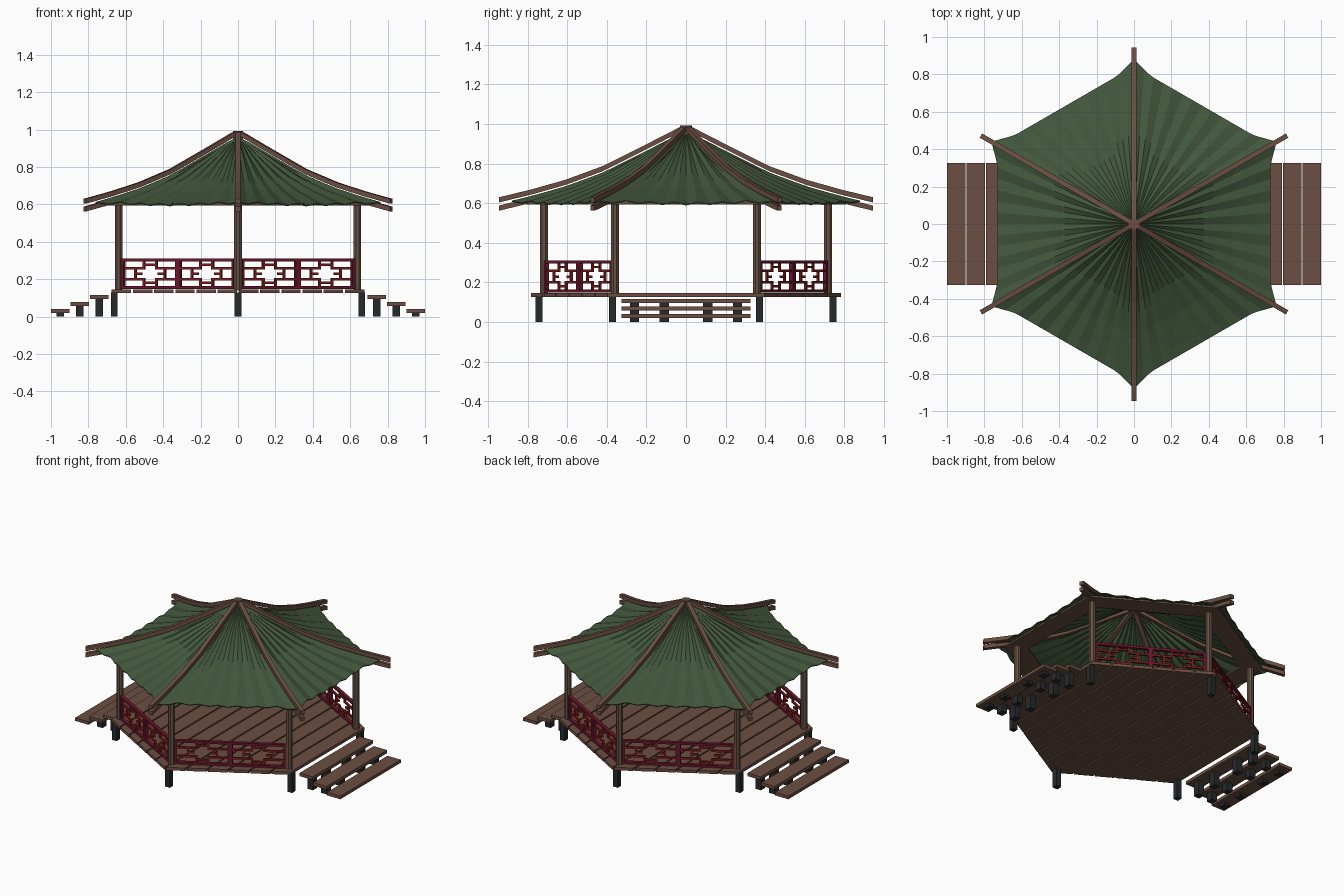
import bpy, bmesh, math
from mathutils import Vector

cube = bpy.data.objects.get("Cube")
if cube:
    bpy.data.objects.remove(cube, do_unlink=True)


def material(name, rgb):
    m = bpy.data.materials.new(name)
    m.use_nodes = True
    m.diffuse_color = (*rgb, 1)
    m.node_tree.nodes["Principled BSDF"].inputs["Base Color"].default_value = (*rgb, 1)
    return m


WOOD = material("brown wood", (0.15, 0.078, 0.055))
POST = material("tan wood", (0.14, 0.085, 0.055))
CLOTH = material("green roof", (0.055, 0.095, 0.045))
BLACK = material("black footing", (0.02, 0.022, 0.024))
MAROON = material("maroon paint", (0.14, 0.008, 0.025))
RED = material("red paint", (0.22, 0.012, 0.012))
UP = Vector((0, 0, 1))


def finish(name, bm, mat):
    bmesh.ops.recalc_face_normals(bm, faces=bm.faces)
    me = bpy.data.meshes.new(name)
    bm.to_mesh(me)
    bm.free()
    me.materials.append(mat)
    ob = bpy.data.objects.new(name, me)
    bpy.context.collection.objects.link(ob)
    return ob


def prism(bm, pts, depth):
    """Solid made by pushing a flat outline along a vector."""
    a = [bm.verts.new(p) for p in pts]
    b = [bm.verts.new(Vector(p) + Vector(depth)) for p in pts]
    bm.faces.new(a)
    bm.faces.new(b[::-1])
    for i in range(len(a)):
        j = (i + 1) % len(a)
        bm.faces.new((a[i], b[i], b[j], a[j]))


def box(bm, x0, x1, y0, y1, z0, z1):
    prism(bm, [(x0, y0, z0), (x1, y0, z0), (x1, y1, z0), (x0, y1, z0)], (0, 0, z1 - z0))


def hexagon(x, y):
    """Six corners, with points at front and back."""
    return [Vector(p + (0,)) for p in
            ((x, -y / 2), (x, y / 2), (0, y), (-x, y / 2), (-x, -y / 2), (0, -y))]


posts_at = hexagon(0.638, 0.718)

# Footings and posts
bm = bmesh.new()
for p in hexagon(0.662, 0.742):
    box(bm, p.x - 0.018, p.x + 0.018, p.y - 0.018, p.y + 0.018, 0, 0.128)
finish("deck_footings", bm, BLACK)

bm = bmesh.new()
for p in posts_at:
    ring = [p + Vector((math.cos(a), math.sin(a), 0)) * 0.022 + UP * 0.14
            for a in (math.tau * (i + 0.5) / 8 for i in range(8))]
    prism(bm, ring, (0, 0, 0.475))
finish("posts", bm, POST)

# Deck planks cut to the hexagon
bm = bmesh.new()
COUNT, HALF = 12, 0.68
step = 2 * HALF / COUNT
for i in range(COUNT):
    x0 = -HALF + i * step + 0.005
    x1 = x0 + step - 0.01
    y0, y1 = (0.787 - abs(x) * math.tan(math.pi / 6) for x in (x0, x1))
    prism(bm, [(x0, -y0, 0.126), (x1, -y1, 0.126), (x1, y1, 0.126), (x0, y0, 0.126)],
          (0, 0, 0.02))
finish("deck_planks", bm, WOOD)

# Steps on both sides
treads, blocks = bmesh.new(), bmesh.new()
for s in (-1, 1):
    for i in range(3):
        inner, top = 0.9 - i * 0.104, 0.04 + i * 0.038
        box(treads, s * inner, s * (inner + 0.1), -0.326, 0.326, top - 0.021, top)
        for y in (-0.26, -0.11, 0.11, 0.26):
            mid = inner + 0.05
            box(blocks, s * (mid - 0.021), s * (mid + 0.021), y - 0.023, y + 0.023,
                0, top - 0.02)
finish("step_treads", treads, WOOD)
finish("step_blocks", blocks, BLACK)

# Railings: two lattice panels on each of the four closed sides
frames, lattice = bmesh.new(), bmesh.new()
Z0, Z1 = 0.148, 0.31


def rail_bar(bm, start, along, u0, u1, z0, z1, thick):
    side = along.cross(UP) * thick
    o = start - side / 2
    prism(bm, [o + along * u + UP * z for u, z in ((u0, z0), (u1, z0), (u1, z1), (u0, z1))],
          side)


def panel(start, along, length):
    f = 0.015
    for u in (0, length - f):
        rail_bar(frames, start, along, u, u + f, Z0, Z1, 0.022)
    for z in (Z0, Z1 - f):
        rail_bar(frames, start, along, f, length - f, z, z + f, 0.022)

    def bar(u0, v0, u1, v1):
        w = 0.006
        ua, ub = u0 * length, u1 * length
        za, zb = (Z0 + v * (Z1 - Z0) for v in (v0, v1))
        rail_bar(lattice, start, along, ua - w, ub + w, za - w, zb + w, 0.012)

    # One quarter of the notched loop, mirrored both ways
    quarter = [(0.24, 0.32, 0.24, 0.5), (0.06, 0.32, 0.39, 0.32),
               (0.39, 0.08, 0.39, 0.32), (0.39, 0.2, 0.5, 0.2),
               (0.24, 0.5, 0.34, 0.5)]
    for a, b, c, d in quarter:
        for mu in (False, True):
            for mv in (False, True):
                u0, u1 = (1 - c, 1 - a) if mu else (a, c)
                v0, v1 = (1 - d, 1 - b) if mv else (b, d)
                bar(u0, v0, u1, v1)


for i in (1, 2, 4, 5):
    a, b = posts_at[i], posts_at[(i + 1) % 6]
    along = (b - a).normalized()
    length = ((b - a).length - 0.04) / 2
    for k in range(2):
        panel(a + along * (0.02 + k * length), along, length)
finish("railing_frames", frames, MAROON)
finish("railing_lattice", lattice, RED)

# Hip rafters: a curved pair above and below the roof cloth
RIDGE = [(0, 0.978), (0.03, 0.972), (0.2, 0.885), (0.42, 0.775), (0.61, 0.705),
         (0.78, 0.657), (0.945, 0.617)]


def ridge_z(r):
    for (r0, z0), (r1, z1) in zip(RIDGE, RIDGE[1:]):
        if r <= r1:
            return z0 + (z1 - z0) * (r - r0) / (r1 - r0)
    return RIDGE[-1][1]


for name, drop in (("upper_hip_rafters", 0), ("lower_hip_rafters", -0.042)):
    bm = bmesh.new()
    for corner in hexagon(math.cos(math.pi / 6), 1):
        side = corner.cross(UP) * 0.026
        outline = [corner * r + UP * (z + drop + 0.013) for r, z in RIDGE]
        outline += [corner * r + UP * (z + drop - 0.013) for r, z in RIDGE[::-1]]
        prism(bm, [p - side / 2 for p in outline], side)
    finish(name, bm, WOOD)

bm = bmesh.new()
prism(bm, [p + UP * 0.945 for p in hexagon(0.026, 0.03)], (0, 0, 0.047))
finish("roof_cap", bm, WOOD)

# Pleated roof cloth with scalloped eaves and flared corners
bm = bmesh.new()
R, RINGS, SEGS, PLEATS = 0.843, 14, 28, 7
corners = hexagon(R * math.cos(math.pi / 6), R)
for k in range(6):
    a, b = corners[k], corners[(k + 1) % 6]
    grid = []
    for j in range(RINGS + 1):
        t = 0.02 + 0.98 * j / RINGS
        row = []
        for i in range(SEGS + 1):
            f = i / SEGS
            s = abs(2 * f - 1)
            flare = 1 + 0.044 * t * t * max(0, (s - 0.75) / 0.25)
            p = a.lerp(b, f) * t * flare
            wave = 0.5 - 0.5 * math.cos(math.tau * PLEATS * f)
            sag = 0.016 * t * t * (1 - s * s)
            z = ridge_z(R * t * flare) - 0.02 - sag - 0.011 * wave * min(1, t * 4)
            row.append(bm.verts.new(p + UP * z))
        grid.append(row)
    for lo, hi in zip(grid, grid[1:]):
        for i in range(SEGS):
            bm.faces.new((lo[i], hi[i], hi[i + 1], lo[i + 1]))
bmesh.ops.remove_doubles(bm, verts=bm.verts, dist=0.0005)
roof = finish("roof_cloth", bm, CLOTH)
thick = roof.modifiers.new("thickness", "SOLIDIFY")
thick.thickness = 0.006
thick.offset = -1

# Soffit boards joining the posts under the eaves
bm = bmesh.new()
inner, outer = hexagon(0.575, 0.664), hexagon(0.7, 0.808)
for i in range(6):
    j = (i + 1) % 6
    prism(bm, [p + UP * 0.594 for p in (inner[i], outer[i], outer[j], inner[j])],
          (0, 0, 0.012))
finish("eave_soffit", bm, WOOD)
